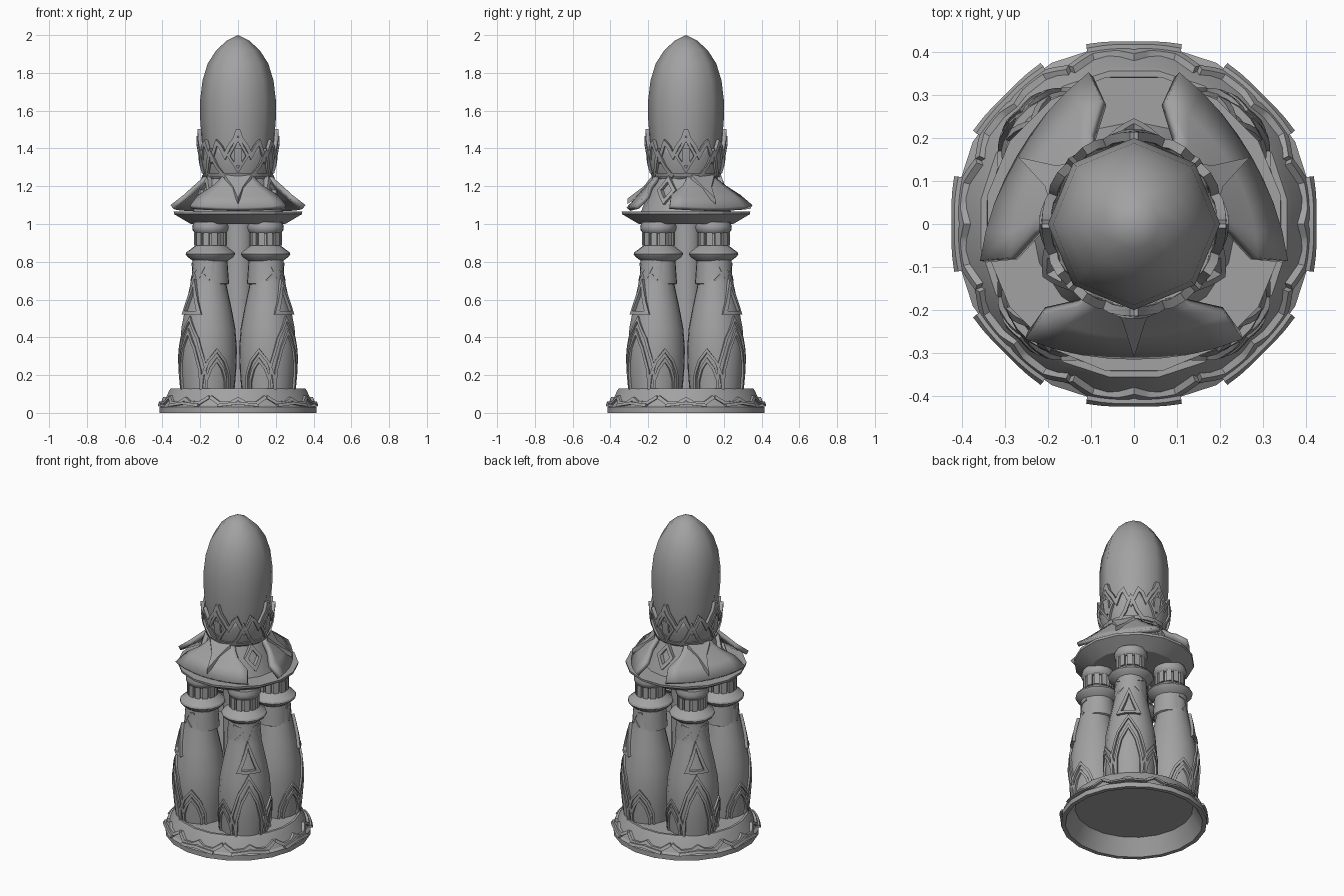
import bpy, bmesh, math
from math import sin, cos, radians
from mathutils import Vector

cube = bpy.data.objects.get("Cube")
if cube:
    bpy.data.objects.remove(cube)

stone = bpy.data.materials.new("grey_stone")
stone.use_nodes = True
GREY = (0.36, 0.36, 0.36, 1)
stone.diffuse_color = GREY
stone.node_tree.nodes["Principled BSDF"].inputs["Base Color"].default_value = GREY


def finish(name, bm, loc=(0, 0, 0), turn=0, angle=35):
    bmesh.ops.recalc_face_normals(bm, faces=bm.faces)
    mesh = bpy.data.meshes.new(name)
    bm.to_mesh(mesh)
    bm.free()
    mesh.materials.append(stone)
    ob = bpy.data.objects.new(name, mesh)
    bpy.context.collection.objects.link(ob)
    ob.location = loc
    ob.rotation_euler.z = radians(turn)
    bpy.ops.object.select_all(action='DESELECT')
    ob.select_set(True)
    bpy.context.view_layer.objects.active = ob
    bpy.ops.object.shade_smooth_by_angle(angle=radians(angle))
    return ob


def lathe(name, profile, sides, loc=(0, 0, 0), turn=0, angle=35):
    """Revolve (radius, z) points; points on the axis become caps."""
    bm = bmesh.new()
    rings = []
    for r, z in profile:
        n = sides if r > 0 else 1
        rings.append([bm.verts.new((r * cos(math.tau * i / sides),
                                    r * sin(math.tau * i / sides), z)) for i in range(n)])
    for a, b in zip(rings, rings[1:]):
        for i in range(sides):
            j = (i + 1) % sides
            quad = [a[i % len(a)], a[j % len(a)], b[j % len(b)], b[i % len(b)]]
            bm.faces.new(list(dict.fromkeys(quad)))
    return finish(name, bm, loc, turn, angle)


def radius_at(profile, z):
    for (r0, z0), (r1, z1) in zip(profile, profile[1:]):
        if z0 <= z <= z1 and z1 > z0:
            return r0 + (r1 - r0) * (z - z0) / (z1 - z0)
    return profile[-1][0] if z > profile[-1][1] else profile[0][0]


def trim(name, paths, profile, width, height, loc=(0, 0, 0), turn=0, closed=False, steps=3):
    """Raised moulding along (degrees, z) paths laid on a revolved surface."""
    bm = bmesh.new()
    for path in paths:
        ref = radius_at(profile, sum(p[1] for p in path) / len(path))
        flat = [Vector((radians(a) * ref, z)) for a, z in path]
        ends = flat[1:] + flat[:1] if closed else flat[1:]
        pts = [p.lerp(q, k / steps) for p, q in zip(flat, ends) for k in range(steps)]
        if not closed:
            pts.append(flat[-1])
        n, rows = len(pts), []
        for i, p in enumerate(pts):
            before = pts[i - 1] if closed or i else p
            after = pts[(i + 1) % n] if closed or i < n - 1 else p
            d0 = (p - before) if before != p else (after - p)
            d1 = (after - p) if after != p else d0
            d0, d1 = d0.normalized(), d1.normalized()
            t = (d0 + d1).normalized()
            side = Vector((-t.y, t.x)) * width / 2 / max(t.dot(d1), 0.45)
            row = []
            for s, h in ((-1, -0.012), (-1, height), (1, height), (1, -0.012)):
                q = p + side * s
                r, a = radius_at(profile, q.y) + h, q.x / ref
                row.append(bm.verts.new((r * cos(a), r * sin(a), q.y)))
            rows.append(row)
        for i in range(n if closed else n - 1):
            a, b = rows[i], rows[(i + 1) % n]
            for k in range(4):
                bm.faces.new((a[k], a[(k + 1) % 4], b[(k + 1) % 4], b[k]))
        if not closed:
            bm.faces.new(rows[0])
            bm.faces.new(rows[-1])
    return finish(name, bm, loc, turn, 30)


def arch(mid, half, low, high):
    """Pointed arch with bowed legs."""
    left = [(mid - half, low), (mid - half * 0.92, low + (high - low) * 0.35),
            (mid - half * 0.55, low + (high - low) * 0.72)]
    return left + [(mid, high)] + [(2 * mid - a, z) for a, z in reversed(left)]


def diamond(mid, half, low, wide, high):
    return [(mid, low), (mid + half, wide), (mid, high), (mid - half, wide)]


# Hollow round base with a wavy border
lathe("base", [(0, 0.1), (0.34, 0.1), (0.395, 0), (0.42, 0), (0.42, 0.03), (0.405, 0.04),
               (0.37, 0.115), (0.36, 0.13), (0.345, 0.13), (0.34, 0.12), (0, 0.12)], 20, turn=9, angle=25)
slope = [(0.41, 0.03), (0.402, 0.04), (0.365, 0.12)]
waves = []
for k in range(8):
    m = 45 * k
    waves.append([(m - 22, 0.085), (m - 14, 0.05), (m - 5, 0.055), (m, 0.075),
                  (m + 5, 0.055), (m + 14, 0.05), (m + 22, 0.085)])
trim("base_border", waves, slope, 0.018, 0.014)
trim("base_points", [[(45 * k - 15, 0.04), (45 * k, 0.052), (45 * k + 15, 0.04)] for k in range(8)],
     slope, 0.015, 0.024)

# Central shaft
lathe("central_shaft", [(0, 0.11), (0.09, 0.11), (0.085, 1.02), (0, 1.02)], 12)

# Four swelling columns
body = [(0, 0.11), (0.138, 0.11), (0.148, 0.22), (0.152, 0.34), (0.143, 0.45), (0.122, 0.56),
        (0.096, 0.68), (0.088, 0.72), (0.084, 0.81), (0, 0.81)]
skin = body[1:-1]
for k in range(4):
    turn = 45 + 90 * k
    loc = (0.157 * math.copysign(1, cos(radians(turn))), 0.157 * math.copysign(1, sin(radians(turn))), 0)
    top = (loc[0] * 0.93, loc[1] * 0.93, 0)
    lathe("column_body", body, 18, loc, turn)
    lathe("column_sleeve", [(0.09, 0.68), (0.099, 0.685), (0.09, 0.81), (0.08, 0.81)], 18, top, turn)
    lathe("column_collar", [(0, 0.79), (0.085, 0.8), (0.122, 0.825), (0.132, 0.84), (0.128, 0.85),
                            (0.095, 0.875), (0.08, 0.885), (0, 0.885)], 14, top, turn, 25)
    lathe("column_neck", [(0.074, 0.87), (0.074, 0.96)], 12, top, turn)
    lathe("column_capital", [(0, 0.945), (0.08, 0.95), (0.094, 0.965), (0.097, 0.985),
                             (0.09, 1.01), (0, 1.01)], 14, top, turn)
    neck = [(0.074, 0.86), (0.074, 0.97)]
    trim("neck_flutes", [[(30 * i, 0.885), (30 * i, 0.955)] for i in range(12)], neck, 0.027, 0.014, top, turn)
    # Arches, triangle and points on the outward side
    trim("column_arches", [arch(0, 42, 0.12, 0.5), arch(0, 30, 0.12, 0.43),
                           arch(62, 32, 0.12, 0.33), arch(-62, 32, 0.12, 0.33),
                           arch(62, 22, 0.12, 0.28), arch(-62, 22, 0.12, 0.28)],
         skin, 0.014, 0.01, loc, turn)
    trim("column_triangle", [[(-24, 0.53), (24, 0.53), (0, 0.69)]], skin, 0.018, 0.017, loc, turn, True)
    trim("sleeve_points", [[(-50, 0.79), (-25, 0.78), (0, 0.69), (25, 0.78), (50, 0.79)],
                           [(-40, 0.7), (0, 0.77), (40, 0.7)]],
         [(0.099, 0.68), (0.09, 0.81)], 0.014, 0.008, top, turn)

# Dish and sloping roof above the columns
lathe("dish", [(0, 1.0), (0.255, 1.0), (0.345, 1.052), (0.347, 1.066), (0, 1.066)], 16, turn=11.25, angle=20)
roof = [(0.24, 1.06), (0.21, 1.14), (0.165, 1.25)]
lathe("roof", roof + [(0, 1.25)], 16)
trim("roof_diamonds", [diamond(m, 12, 1.12, 1.18, 1.24) for m in (90, 210, 330)],
     roof, 0.018, 0.022, closed=True)

# Three draped flaps around the shoulders
spans = [(0.15, 28, 1.262), (0.19, 31, 1.225), (0.225, 35, 1.195), (0.29, 46, 1.145), (0.36, 44, 1.09)]
for m in (30, 150, 270):
    bm = bmesh.new()
    grid = []
    for r, half, z in spans:
        row = []
        for i in range(9):
            t = i / 4 - 1
            pull = (r - 0.15) / 0.21 * (1 - t * t)
            rr, a = r - 0.055 * pull, radians(m + half * t)
            row.append(bm.verts.new((rr * cos(a), rr * sin(a), z - 0.012 * pull)))
        grid.append(row)
    for a, b in zip(grid, grid[1:]):
        for i in range(8):
            bm.faces.new((a[i], b[i], b[i + 1], a[i + 1]))
    flap = finish("shoulder_flap", bm)
    mod = flap.modifiers.new("thickness", 'SOLIDIFY')
    mod.thickness = 0.026
    mod.offset = 0
    # Pointed tongue on each flap
    bm = bmesh.new()
    ring = []
    for r, a, z in ((0.19, -22, 1.24), (0.225, -7, 1.18), (0.31, 0, 1.115), (0.225, 7, 1.18), (0.19, 22, 1.24)):
        ring.append(bm.verts.new((r * cos(radians(m + a)), r * sin(radians(m + a)), z + 0.02)))
    face = bm.faces.new(ring)
    low = bmesh.ops.extrude_face_region(bm, geom=[face])
    bmesh.ops.translate(bm, vec=(0, 0, -0.03), verts=[v for v in low["geom"] if isinstance(v, bmesh.types.BMVert)])
    finish("flap_tongue", bm)

# Tall eight-sided bud
lathe("bud", [(0, 1.22), (0.155, 1.22), (0.175, 1.3), (0.19, 1.42), (0.2, 1.55), (0.2, 1.66), (0.188, 1.76),
              (0.16, 1.85), (0.115, 1.92), (0.06, 1.97), (0, 2.0)], 8, angle=50)

# Crown of pointed leaves holding the bud
cup = [(0.16, 1.22), (0.178, 1.27), (0.195, 1.33), (0.206, 1.42), (0.204, 1.54)]
edge = [(0, 1.5), (5, 1.45), (13, 1.41), (20, 1.36), (27, 1.41), (33, 1.43), (39, 1.38), (45, 1.34)]
edge += [(90 - a, z) for a, z in reversed(edge[1:-1])]
rim = [(a + 90 * q, z) for q in range(4) for a, z in edge]
bm = bmesh.new()
cols = []
for a, z in rim:
    col = []
    for i in range(5):
        h = 1.22 + (z - 1.22) * i / 4
        r = radius_at(cup, h)
        col.append(bm.verts.new((r * cos(radians(a)), r * sin(radians(a)), h)))
    cols.append(col)
for i, a in enumerate(cols):
    b = cols[(i + 1) % len(cols)]
    for k in range(4):
        bm.faces.new((a[k], b[k], b[k + 1], a[k + 1]))
crown = finish("crown", bm)
mod = crown.modifiers.new("thickness", 'SOLIDIFY')
mod.thickness = 0.014
trim("crown_edge", [[(a + 90 * q, z) for a, z in edge + [(90, edge[0][1])]] for q in range(4)],
     cup, 0.02, 0.009, steps=1)
trim("crown_drops", [diamond(90 * q, 14, 1.28, 1.36, 1.45) for q in range(4)], cup, 0.014, 0.014, closed=True)
trim("crown_gems", [[(90 * q, 1.31), (90 * q, 1.4)] for q in range(4)], cup, 0.04, 0.012)
trim("crown_leaves", [[(m - 22, 1.25), (m - 10, 1.3), (m, 1.38), (m + 10, 1.3), (m + 22, 1.25)]
                      for m in range(45, 360, 90)], cup, 0.018, 0.012)
trim("crown_band", [[(15 * i, 1.26) for i in range(24)] + [(360, 1.26)]], cup, 0.02, 0.01, steps=1)
